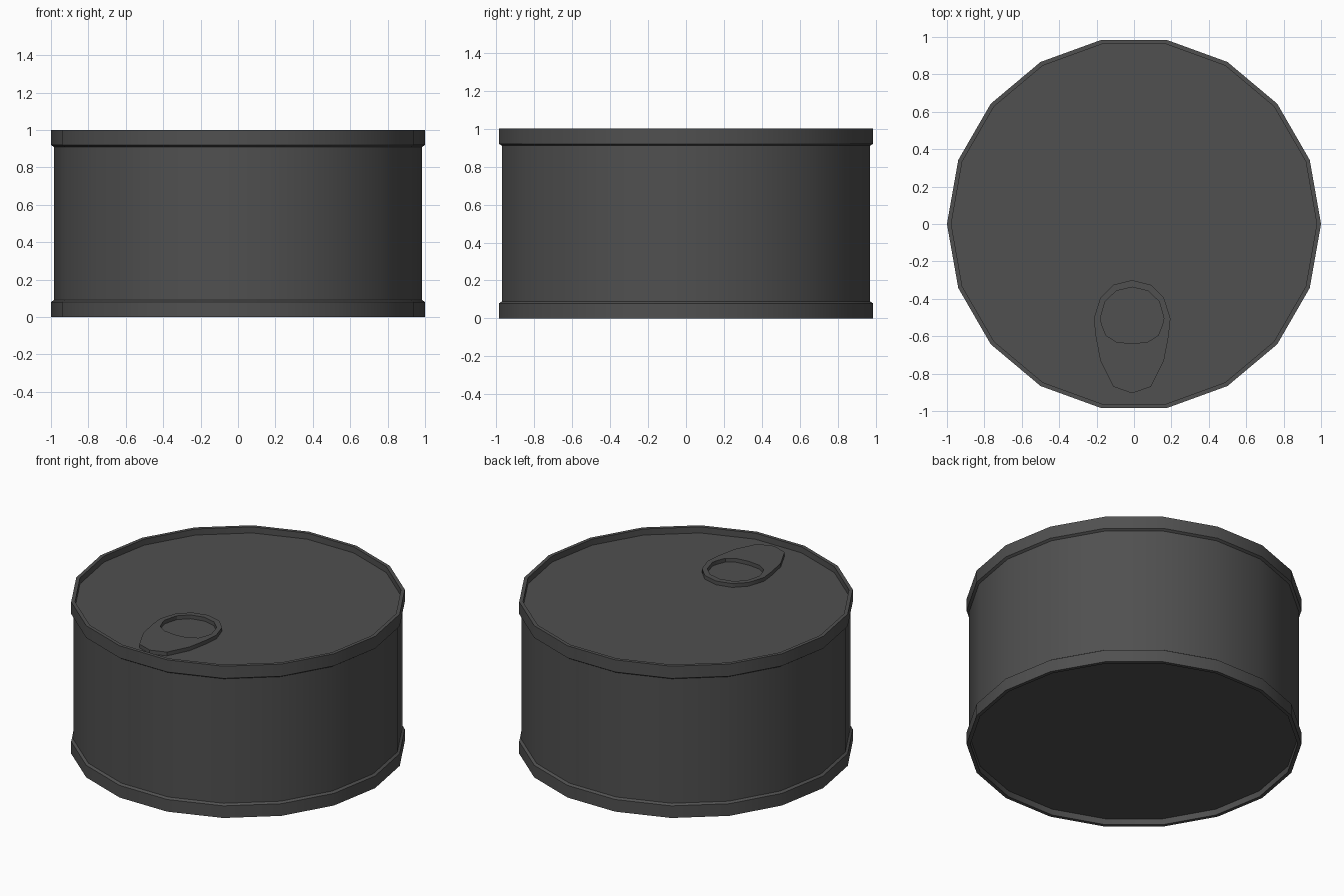
import bpy, bmesh
from math import cos, sin, tau, radians

if "Cube" in bpy.data.objects:
    bpy.data.objects.remove(bpy.data.objects["Cube"])

SIDES = 18
metal = bpy.data.materials.new("dark_metal")
metal.diffuse_color = (0.08, 0.08, 0.08, 1)
metal.use_nodes = True
metal.node_tree.nodes["Principled BSDF"].inputs["Base Color"].default_value = metal.diffuse_color


def finish(name, bm):
    bmesh.ops.recalc_face_normals(bm, faces=bm.faces)
    mesh = bpy.data.meshes.new(name)
    bm.to_mesh(mesh)
    bm.free()
    mesh.materials.append(metal)
    ob = bpy.data.objects.new(name, mesh)
    bpy.context.collection.objects.link(ob)
    bpy.ops.object.select_all(action='DESELECT')
    ob.select_set(True)
    bpy.context.view_layer.objects.active = ob
    bpy.ops.object.shade_smooth_by_angle(angle=radians(30))
    return ob


# Can: lathed profile with raised rims and recessed ends
profile = [(0.977, 0.04), (0.977, 0), (1, 0), (1, 0.08), (0.985, 0.09),
           (0.985, 0.91), (1, 0.92), (1, 1), (0.977, 1), (0.977, 0.96)]
bm = bmesh.new()
rings = [[bm.verts.new((r * cos(tau * i / SIDES), r * sin(tau * i / SIDES), z))
          for i in range(SIDES)] for r, z in profile]
for a, b in zip(rings, rings[1:]):
    for i in range(SIDES):
        j = (i + 1) % SIDES
        bm.faces.new((a[i], a[j], b[j], b[i]))
bm.faces.new(rings[0])
bm.faces.new(rings[-1])
finish("can_body", bm)

# Pull tab: mirrored teardrop outline around a finger hole, with thickness
CX, Z0, Z1 = -0.01, 0.96, 0.985
outer = [(0, -0.30), (0.10, -0.325), (0.17, -0.395), (0.205, -0.505),
         (0.195, -0.60), (0.17, -0.73), (0.10, -0.87), (0, -0.905)]
inner = [(0, -0.338), (0.085, -0.358), (0.145, -0.415), (0.17, -0.505),
         (0.162, -0.54), (0.14, -0.595), (0.085, -0.63), (0, -0.64)]


def loop(half):
    return half + [(-x, y) for x, y in half[-2:0:-1]]


bm = bmesh.new()
section = [[bm.verts.new((CX + x, y, z)) for x, y in loop(half)]
           for half, z in ((outer, Z0), (outer, Z1), (inner, Z1), (inner, Z0))]
for k in range(4):
    a, b = section[k], section[(k + 1) % 4]
    for i in range(len(a)):
        j = (i + 1) % len(a)
        bm.faces.new((a[i], a[j], b[j], b[i]))
finish("pull_tab", bm)
